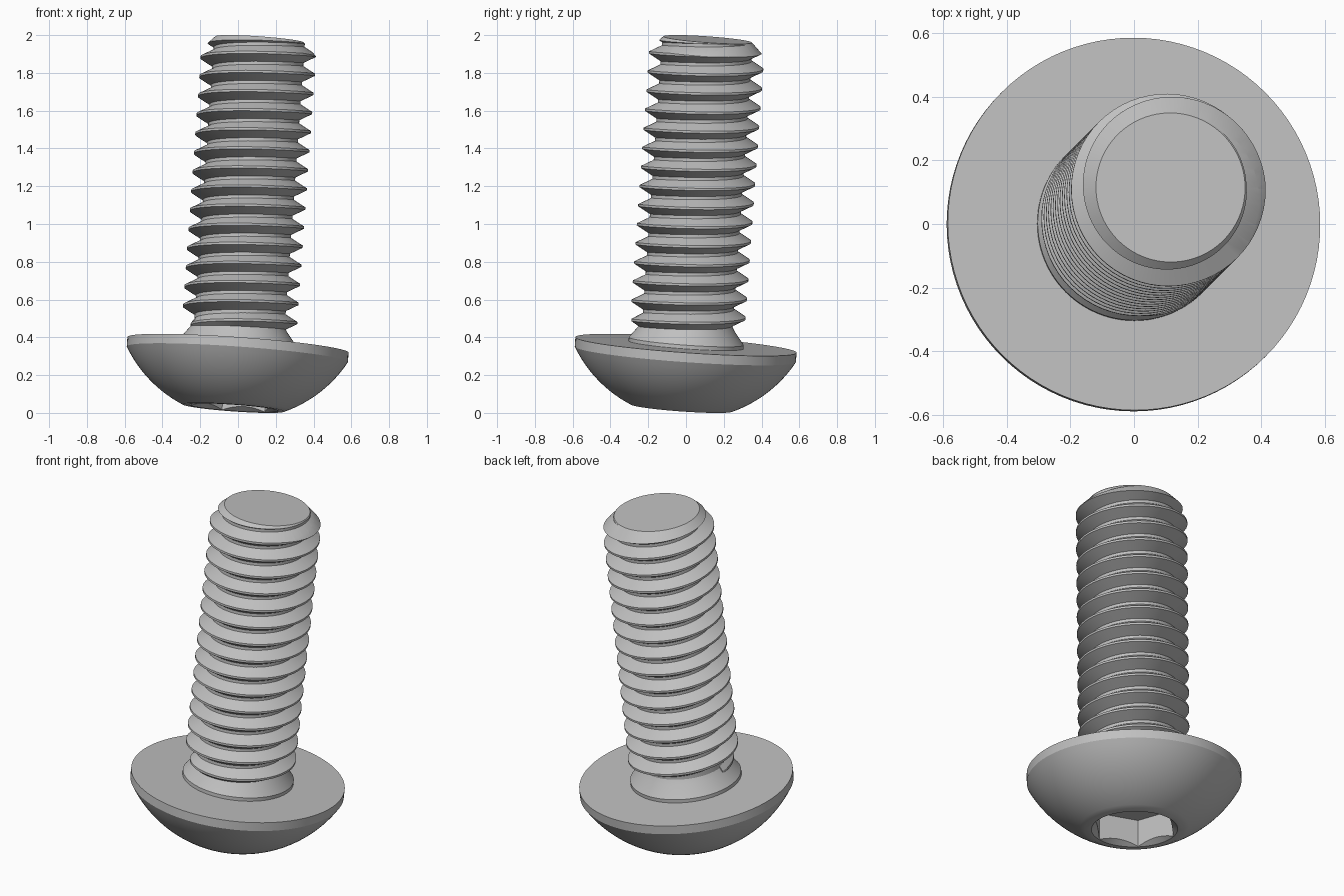
import bpy, bmesh, math
from mathutils import Matrix, Vector

if "Cube" in bpy.data.objects:
    bpy.data.objects.remove(bpy.data.objects["Cube"], do_unlink=True)

# Main sizes, measured along the screw axis from the underside of the head
LENGTH, MAJOR, MINOR, PITCH = 1.625, 0.305, 0.24, 0.1016
HEAD_R, HEAD_H, FACE_R, RIM = 0.587, 0.335, 0.27, 0.05
TIP_R = 0.235
SEGS = 96

steel = bpy.data.materials.new("grey steel")
steel.use_nodes = True
GREY = (0.53, 0.53, 0.53, 1)
steel.diffuse_color = GREY
steel.node_tree.nodes["Principled BSDF"].inputs["Base Color"].default_value = GREY


def add_object(name, bm):
    bmesh.ops.remove_doubles(bm, verts=bm.verts, dist=1e-5)
    bmesh.ops.recalc_face_normals(bm, faces=bm.faces)
    mesh = bpy.data.meshes.new(name)
    bm.to_mesh(mesh)
    bm.free()
    mesh.materials.append(steel)
    ob = bpy.data.objects.new(name, mesh)
    bpy.context.collection.objects.link(ob)
    return ob


def lathe(name, profile, segs=SEGS, turn=0.0):
    """Revolve (radius, height) points, closing both ends with flat caps."""
    bm = bmesh.new()
    rings = [[bm.verts.new((r * math.cos(a), r * math.sin(a), h))
              for a in (turn + math.tau * i / segs for i in range(segs))]
             for r, h in profile]
    for low, high in zip(rings, rings[1:]):
        for i in range(segs):
            j = (i + 1) % segs
            bm.faces.new((low[i], low[j], high[j], high[i]))
    bm.faces.new(rings[0])
    bm.faces.new(rings[-1])
    return add_object(name, bm)


def cut(ob, tool, operation):
    """Apply a boolean and discard the helper."""
    mod = ob.modifiers.new("cut", "BOOLEAN")
    mod.operation, mod.object, mod.solver = operation, tool, "EXACT"
    graph = bpy.context.evaluated_depsgraph_get()
    mesh = bpy.data.meshes.new_from_object(ob.evaluated_get(graph))
    ob.modifiers.clear()
    ob.data = mesh
    bpy.data.objects.remove(tool, do_unlink=True)


# Domed head: flat face, spherical crown, short straight rim
dome_h = HEAD_H - RIM
centre = (HEAD_R ** 2 - FACE_R ** 2 + dome_h ** 2) / (2 * dome_h)
ball = math.hypot(FACE_R, centre)
a0, a1 = math.asin(FACE_R / ball), math.asin(HEAD_R / ball)
crown = []
for i in range(15):
    a = a0 + (a1 - a0) * i / 14
    crown.append((ball * math.sin(a), centre - ball * math.cos(a) - HEAD_H))
head = lathe("head", crown + [(HEAD_R, 0)])

# Hex socket with a conical lead-in
cut(head, lathe("hex_cutter", [(0.234, -HEAD_H - 0.1), (0.234, -HEAD_H + 0.157)],
                6, math.radians(-15)), "DIFFERENCE")
cut(head, lathe("cone_cutter", [(0.263, -HEAD_H - 0.02), (0.101, -HEAD_H + 0.1)]),
    "DIFFERENCE")

# Core of the shank with a flared collar under the head
core = lathe("shank_core", [(MAJOR, -0.01), (MAJOR, 0.02), (0.255, 0.085), (MINOR, 0.11),
                            (MINOR, LENGTH - MINOR + TIP_R), (TIP_R, LENGTH)])

# Helical thread ridge, fading in near the head
bm = bmesh.new()
STEPS = 64
first, last = STEPS // 2, int(16.6 * STEPS)
previous = None
for k in range(first, last + 1):
    turn = k / STEPS
    a, h = math.tau * turn, 0.036 + PITCH * turn
    grow = min(1, 0.25 + (k - first) / (STEPS * 0.4))
    crest = MINOR + (MAJOR - MINOR) * grow
    section = [(MINOR - 0.008, -0.047), (crest, -0.006), (crest, 0.006),
               (MINOR - 0.008, 0.047)]
    ring = [bm.verts.new((r * math.cos(a), r * math.sin(a), h + dz)) for r, dz in section]
    if previous:
        for i in range(4):
            j = (i + 1) % 4
            bm.faces.new((previous[i], previous[j], ring[j], ring[i]))
    else:
        bm.faces.new(ring)
    previous = ring
bm.faces.new(previous)
thread = add_object("thread", bm)

# Chamfer the thread at the tip
cut(thread, lathe("tip_envelope", [(0.4, -0.1), (0.4, LENGTH - 0.4 + TIP_R),
                                   (TIP_R, LENGTH)]), "INTERSECT")

# Lean the whole screw and shade it
axis = Vector((0.071, 0.071, 1)).normalized()
lean = (Matrix.Translation((0, 0, 0.36))
        @ Vector((0, 0, 1)).rotation_difference(axis).to_matrix().to_4x4())
for ob in (head, core, thread):
    ob.data.transform(lean)
    bpy.ops.object.select_all(action="DESELECT")
    ob.select_set(True)
    bpy.context.view_layer.objects.active = ob
    bpy.ops.object.shade_smooth_by_angle(angle=math.radians(27))
